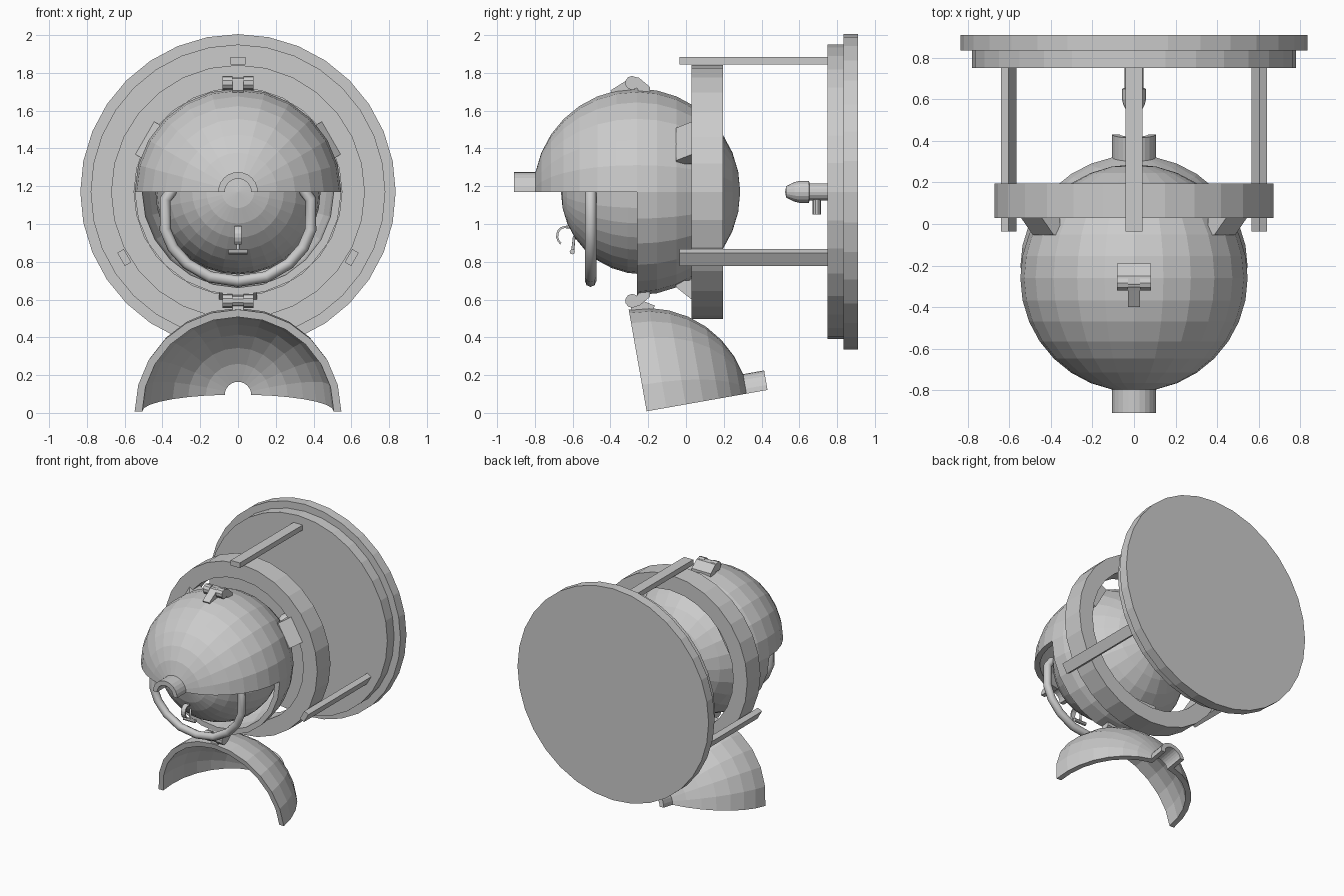
import bpy, bmesh, math
from mathutils import Matrix, Vector

if "Cube" in bpy.data.objects:
    bpy.data.objects.remove(bpy.data.objects["Cube"])

pi = math.pi
C = Vector((0, -0.26, 1.17))       # centre of the ball
R, RI = 0.547, 0.507               # shell outer and inner radius


def finish(name, bm):
    bmesh.ops.remove_doubles(bm, verts=bm.verts, dist=1e-5)
    bmesh.ops.recalc_face_normals(bm, faces=bm.faces)
    me = bpy.data.meshes.new(name)
    bm.to_mesh(me)
    bm.free()
    ob = bpy.data.objects.new(name, me)
    bpy.context.collection.objects.link(ob)
    return ob


def revolve(name, prof, n, a0=0.0, a1=2 * pi, loop=True, origin=(0, 0, 1.17), mat=None):
    """Turn (radius, y) points about the y axis."""
    bm = bmesh.new()
    full = abs(a1 - a0 - 2 * pi) < 1e-6
    rows = []
    for i in range(n if full else n + 1):
        a = a0 + (a1 - a0) * i / n
        rows.append([bm.verts.new(Vector((r * math.cos(a), y, r * math.sin(a))) + Vector(origin))
                     for r, y in prof])
    m = len(prof)
    for i in range(n):
        p, q = rows[i], rows[(i + 1) % len(rows)]
        for j in range(m if loop else m - 1):
            k = (j + 1) % m
            if prof[j][0] < 1e-6 and prof[k][0] < 1e-6:
                continue
            if prof[j][0] < 1e-6:
                bm.faces.new((p[j], p[k], q[k]))
            elif prof[k][0] < 1e-6:
                bm.faces.new((p[j], p[k], q[j]))
            else:
                bm.faces.new((p[j], p[k], q[k], q[j]))
    if not full:
        bm.faces.new(rows[0])
        bm.faces.new(rows[-1])
    if mat:
        bm.transform(mat)
    return finish(name, bm)


def prism(name, pts, w, mat):
    """Extrude a (y, z) outline by width w along x, then place it."""
    bm = bmesh.new()
    a = [bm.verts.new((-w / 2, y, z)) for y, z in pts]
    b = [bm.verts.new((w / 2, y, z)) for y, z in pts]
    bm.faces.new(a)
    bm.faces.new(b)
    for i in range(len(pts)):
        j = (i + 1) % len(pts)
        bm.faces.new((a[i], a[j], b[j], b[i]))
    bm.transform(mat)
    return finish(name, bm)


def rod(name, p, q, r, n=10):
    p, q = Vector(p), Vector(q)
    bm = bmesh.new()
    bmesh.ops.create_cone(bm, cap_ends=True, segments=n, radius1=r, radius2=r, depth=(q - p).length)
    rot = (q - p).to_track_quat('Z', 'Y').to_matrix().to_4x4()
    bm.transform(Matrix.Translation((p + q) / 2) @ rot)
    return finish(name, bm)


def tube(name, pts, r):
    cu = bpy.data.curves.new(name, 'CURVE')
    cu.dimensions = '3D'
    cu.bevel_depth, cu.bevel_resolution, cu.use_fill_caps = r, 2, True
    sp = cu.splines.new('POLY')
    sp.points.add(len(pts) - 1)
    for s, p in zip(sp.points, pts):
        s.co = (*p, 1)
    ob = bpy.data.objects.new(name, cu)
    bpy.context.collection.objects.link(ob)
    bpy.ops.object.select_all(action='DESELECT')
    ob.select_set(True)
    bpy.context.view_layer.objects.active = ob
    bpy.ops.object.convert(target='MESH')


def arc(r, t0, t1, n):
    return [(r * math.cos(t0 + (t1 - t0) * i / n), r * math.sin(t0 + (t1 - t0) * i / n))
            for i in range(n + 1)]


# Front shell quarters, each with half a spout; the lower one hangs open
lid = (arc(R, 0, -math.acos(0.105 / R), 7) + [(0.105, -0.65), (0.07, -0.65)]
       + arc(RI, -math.acos(0.07 / RI), 0, 7))
revolve("upper_front_shell", lid, 12, 0, pi, origin=C)
H = Matrix.Translation((0, -0.285, 0.587))
swing = H @ Matrix.Rotation(math.radians(-170), 4, 'X') @ H.inverted()
revolve("lower_front_shell", lid, 12, pi, 2 * pi, origin=C, mat=swing)

# Back half shell and inner ball
revolve("back_shell", arc(R, 0, pi / 2, 8) + arc(RI, pi / 2, 0, 8), 24, origin=C)
revolve("inner_ball", arc(0.437, -pi / 2, pi / 2, 16), 32, loop=False, origin=(0, -0.225, 1.17))

# Support ring and back plate
revolve("support_ring", [(0.672, 0.03), (0.672, 0.195), (0.55, 0.195), (0.55, 0.03)], 28, pi / 2, 2.5 * pi)
revolve("plate_step", [(0, 0.75), (0.78, 0.75), (0.78, 0.84), (0, 0.84)], 32, pi / 2, 2.5 * pi, False)
revolve("back_plate", [(0, 0.835), (0.835, 0.835), (0.835, 0.91), (0, 0.91)], 32, pi / 2, 2.5 * pi, False)

# Three posts and three wedge brackets around the ring
for i in range(3):
    turn = Matrix.Translation((0, 0, 1.17)) @ Matrix.Rotation(i * 2 * pi / 3, 4, 'Y')
    prism(f"post_{i + 1}", [(-0.035, 0.675), (0.76, 0.675), (0.76, 0.715), (-0.035, 0.715)], 0.08, turn)
    flip = turn @ Matrix.Rotation(pi, 4, 'Y')
    prism(f"bracket_{i + 1}", [(-0.052, 0.47), (-0.052, 0.505), (0.03, 0.57), (0.12, 0.57), (0.12, 0.47)],
          0.2, flip)

# Nozzle on the back plate
revolve("nozzle", [(0, 0.525), (0.03, 0.53), (0.052, 0.575), (0.058, 0.6), (0.058, 0.65),
                   (0.045, 0.655), (0.045, 0.76), (0, 0.76)], 16, loop=False)
rod("nozzle_peg", (0, 0.692, 1.05), (0, 0.692, 1.15), 0.022)

# Hinges at top and bottom
for side, name in ((1, "top"), (-1, "bottom")):
    z = 1.17 + side * 0.577
    rod(f"{name}_hinge_pin", (-0.06, -0.285, z), (0.06, -0.285, z), 0.03)
    for s in (-1, 1):
        rod(f"{name}_hinge_knuckle", (s * 0.03, -0.285, z), (s * 0.083, -0.285, z), 0.037)
    prism(f"{name}_back_leaf", [(-0.29, z + side * 0.03), (-0.25, z + side * 0.028),
                                (-0.19, z - side * 0.022), (-0.19, z - side * 0.06),
                                (-0.25, z - side * 0.045)], 0.166, Matrix())
front_leaf = [(-0.29, 0.03), (-0.32, 0.01), (-0.4, -0.04), (-0.38, -0.07), (-0.27, -0.04)]
prism("top_front_leaf", front_leaf, 0.06, Matrix.Translation((0, 0, 1.747)))
prism("bottom_front_leaf", [(y, 0.587 - z) for y, z in front_leaf], 0.06, swing)

# Hanging handle in front of the ball
half = [(0.34, 1.19), (0.385, 1.13), (0.385, 0.97), (0.345, 0.875), (0.27, 0.79), (0.15, 0.72)]
path = [(-x, -0.505, z) for x, z in half] + [(0, -0.505, 0.697)] + [(x, -0.505, z) for x, z in half[::-1]]
tube("handle", path, 0.03)

# Small hook and toggle on the ball
outer = [(-0.64 + 0.048 * math.cos(t), 0.937 + 0.053 * math.sin(t))
         for t in [math.radians(70 + 24 * i) for i in range(8)]]
inner = [(-0.64 + 0.037 * math.cos(t), 0.937 + 0.042 * math.sin(t))
         for t in [math.radians(70 + 24 * i) for i in range(8)]]
prism("hook", outer + inner[::-1], 0.036, Matrix())
tube("hook_stem", [(0, -0.635, 0.984), (0, -0.6, 0.985)], 0.008)
tube("toggle_stem", [(0, -0.56, 0.95), (0, -0.592, 0.93), (0, -0.6, 0.855)], 0.008)
rod("toggle_bar", (-0.05, -0.602, 0.853), (0.05, -0.602, 0.853), 0.014, 8)
